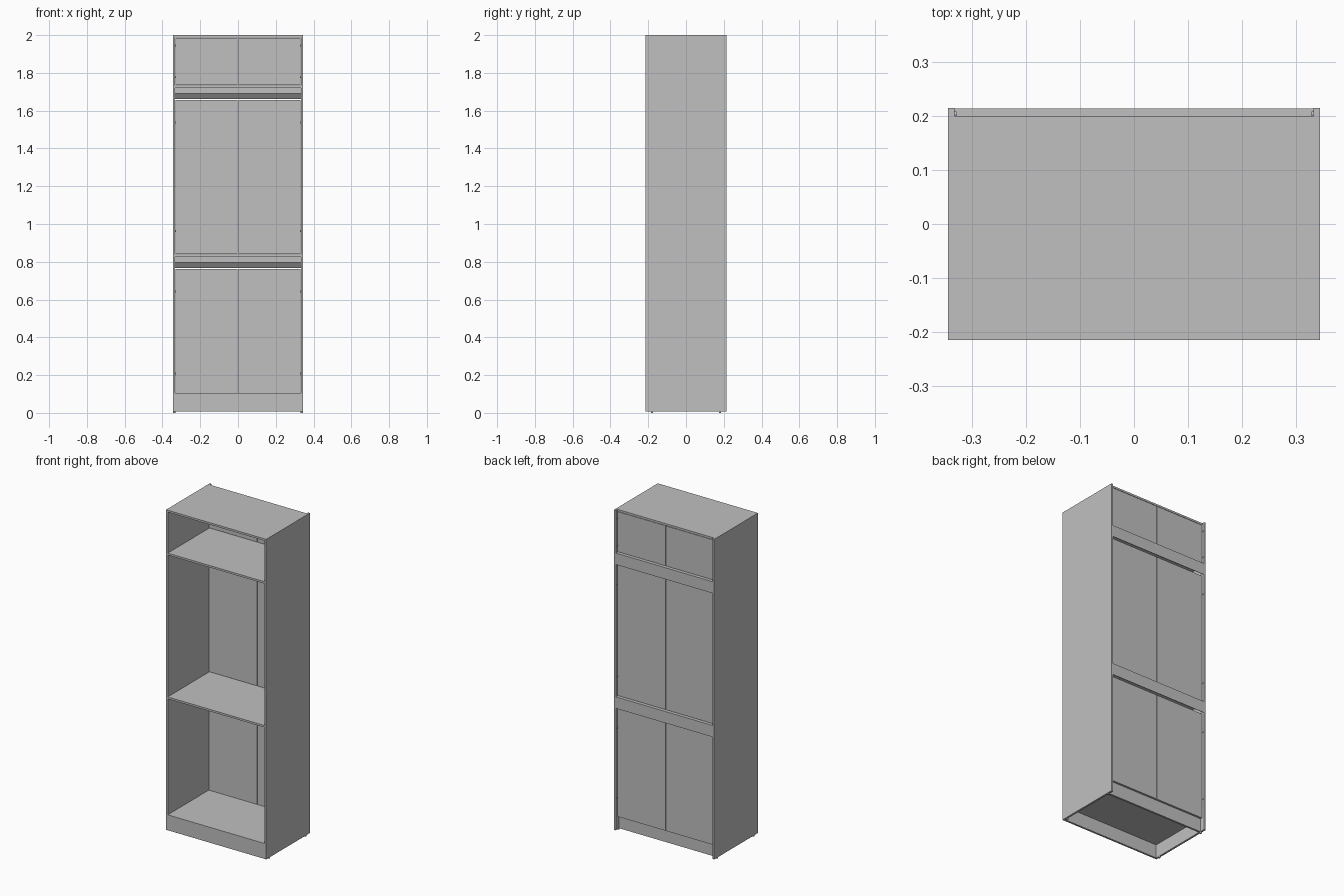
import bpy, bmesh

cube = bpy.data.objects.get("Cube")
if cube:
    bpy.data.objects.remove(cube, do_unlink=True)

grey = bpy.data.materials.new("light_grey")
grey.use_nodes = True
colour = (0.53, 0.53, 0.53, 1)
grey.diffuse_color = colour
grey.node_tree.nodes["Principled BSDF"].inputs["Base Color"].default_value = colour


def finish(name, bm):
    bmesh.ops.recalc_face_normals(bm, faces=bm.faces)
    mesh = bpy.data.meshes.new(name)
    bm.to_mesh(mesh)
    bm.free()
    mesh.materials.append(grey)
    obj = bpy.data.objects.new(name, mesh)
    bpy.context.scene.collection.objects.link(obj)
    return obj


def prism(name, profile, x0, x1):
    """Extrude a y-z profile along x."""
    bm = bmesh.new()
    face = bm.faces.new([bm.verts.new((x0, y, z)) for y, z in profile])
    ext = bmesh.ops.extrude_face_region(bm, geom=[face])["geom"]
    moved = [v for v in ext if isinstance(v, bmesh.types.BMVert)]
    bmesh.ops.translate(bm, verts=moved, vec=(x1 - x0, 0, 0))
    return finish(name, bm)


def box(name, x0, x1, y0, y1, z0, z1):
    return prism(name, [(y0, z0), (y1, z0), (y1, z1), (y0, z1)], x0, x1)


def peg(name, x, y, z, radius, length, axis):
    bm = bmesh.new()
    bmesh.ops.create_cone(bm, cap_ends=True, segments=12, radius1=radius,
                          radius2=radius, depth=length)
    obj = finish(name, bm)
    obj.location = (x, y, z)
    if axis == "x":
        obj.rotation_euler.y = 1.5708
    return obj


W, D = 0.345, 0.215      # half width, half depth
T = 0.012                # board thickness
INNER = W - T
BACK = 0.20              # outer face of the doors
DOOR_IN = BACK - T
BASE = 0.008

# Side boards
for side, s in (("left", 1), ("right", -1)):
    xs = sorted((s * INNER, s * W))
    box(side + "_side", xs[0], xs[1], -D, D, BASE, 2.0)

# Top and shelves
box("top_board", -INNER, INNER, -D, BACK, 2.0 - T, 2.0)
for name, top in (("upper_shelf", 1.733), ("middle_shelf", 0.838), ("bottom_shelf", 0.104)):
    box(name, -INNER, INNER, -D, DOOR_IN, top - T, top)

# Plinths
box("front_plinth", -INNER, INNER, -D, -D + T, BASE, 0.092)
box("back_plinth", -INNER, INNER, 0.17, 0.182, BASE, 0.092)

# Grip rails with a sloping underside
for name, top in (("upper_rail", 1.733), ("middle_rail", 0.838)):
    prism(name, [(DOOR_IN, top), (D - 0.001, top), (D - 0.001, top - 0.072),
                 (D - 0.004, top - 0.072), (DOOR_IN, top - 0.042)], -INNER, INNER)

# Paired doors and their hinge pins
rows = (("upper", 1.737, 1.986), ("middle", 0.842, 1.657), ("lower", 0.088, 0.762))
for row, z0, z1 in rows:
    for side, s in (("left", 1), ("right", -1)):
        xs = sorted((s * 0.002, s * (INNER - 0.002)))
        box(f"{row}_{side}_door", xs[0], xs[1], DOOR_IN, BACK, z0, z1)
        inset = 0.04 if row == "upper" else 0.12
        for i, z in enumerate((z0 + inset, z1 - inset)):
            peg(f"{row}_{side}_hinge_{i}", s * (INNER - 0.002), 0.204, z, 0.005, 0.004, "x")

# Small feet
for x in (-0.338, 0.338):
    for y in (-0.18, 0.18):
        peg("foot", x, y, 0.005, 0.006, 0.01, "z")
